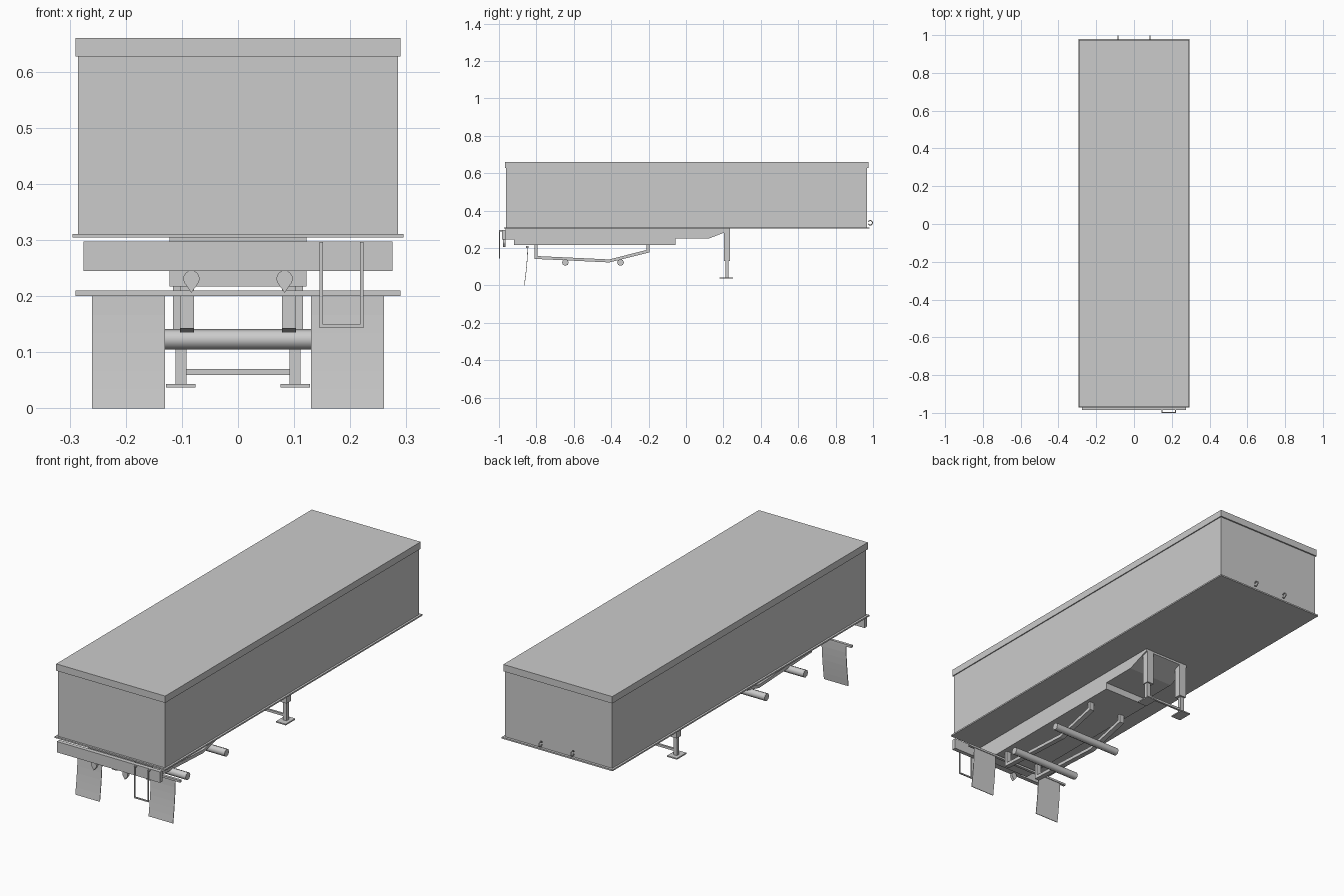
import bpy, bmesh, math
from mathutils import Vector

cube = bpy.data.objects.get("Cube")
if cube:
    bpy.data.objects.remove(cube, do_unlink=True)

grey = bpy.data.materials.new("plain grey")
grey.use_nodes = True
tone = (0.6, 0.6, 0.6, 1)
grey.diffuse_color = tone
grey.node_tree.nodes["Principled BSDF"].inputs["Base Color"].default_value = tone


def finish(name, bm, smooth=False):
    bmesh.ops.recalc_face_normals(bm, faces=bm.faces)
    mesh = bpy.data.meshes.new(name)
    bm.to_mesh(mesh)
    bm.free()
    mesh.materials.append(grey)
    for p in mesh.polygons:
        p.use_smooth = smooth and len(p.vertices) == 4
    ob = bpy.data.objects.new(name, mesh)
    bpy.context.collection.objects.link(ob)
    return ob


def box(name, x, y, z):
    bm = bmesh.new()
    bmesh.ops.create_cube(bm, size=1)
    for v in bm.verts:
        v.co = Vector([(a + b) / 2 + c * (b - a) for (a, b), c in zip((x, y, z), v.co)])
    return finish(name, bm)


def prism(name, points, start, depth):
    """Extrude a closed outline of 3D points along the depth vector."""
    bm = bmesh.new()
    base = bm.faces.new([bm.verts.new(Vector(p) + Vector(start)) for p in points])
    ext = bmesh.ops.extrude_face_region(bm, geom=[base])["geom"]
    moved = [v for v in ext if isinstance(v, bmesh.types.BMVert)]
    bmesh.ops.translate(bm, verts=moved, vec=depth)
    return finish(name, bm)


def side_prism(name, outline, x0, x1):
    return prism(name, [(0, y, z) for y, z in outline], (x0, 0, 0), (x1 - x0, 0, 0))


def span(s, a, b):
    return tuple(sorted((s * a, s * b)))


# Cargo body, cover and floor
box("cargo_body", (-.285, .285), (-.962, .968), (.31, .628))
box("top_cover", (-.29, .29), (-.968, .975), (.627, .66))
box("floor_rim", (-.295, .295), (-.972, .98), (.304, .311))

# Stepped chassis
side_prism("chassis", [(-.965, .305), (-.965, .245), (-.92, .245), (-.92, .217),
                       (-.055, .217), (-.055, .25), (.12, .25), (.235, .294),
                       (.235, .305)], -.122, .122)

# Rear bumper and mudflap bar
box("rear_bumper", (-.275, .275), (-.985, -.965), (.245, .297))
box("mudflap_bar", (-.29, .29), (-.855, -.842), (.2, .21))

# Axles
for name, y in (("rear_axle", -.645), ("front_axle", -.35)):
    bm = bmesh.new()
    bmesh.ops.create_cone(bm, cap_ends=True, segments=8, radius1=.018, radius2=.018, depth=.37)
    for v in bm.verts:
        v.co = Vector((v.co.z, v.co.x + y, v.co.y + .123))
    finish(name, bm, True)

for s, side in ((1, "left"), (-1, "right")):
    # Suspension beam with its hangers
    side_prism("suspension_beam_" + side,
               [(-.81, .22), (-.81, .142), (-.41, .123), (-.195, .177), (-.195, .22),
                (-.21, .22), (-.21, .19), (-.41, .139), (-.795, .157), (-.795, .22)],
               *span(s, .078, .103))

    # Landing leg
    box("leg_sleeve_" + side, span(s, .079, .116), (.203, .236), (.13, .306))
    box("leg_" + side, span(s, .092, .111), (.21, .228), (.04, .14))
    box("leg_foot_" + side, span(s, .076, .128), (.18, .252), (.037, .043))

    # Curved mudflap
    curve = [(-.845 - .018 * (i / 6) ** 1.6, .2 * (1 - i / 6)) for i in range(7)]
    side_prism("mudflap_" + side, curve + [(y - .003, z) for y, z in reversed(curve)],
               *span(s, .13, .26))

    # Teardrop lug under the bumper
    drop = [(0, 0, -.02)]
    for i in range(11):
        a = math.radians(-30 + 24 * i)
        drop.append((.0145 * math.cos(a), 0, .0145 * math.sin(a) + .005))
    prism("teardrop_lug_" + side, drop, (s * .083, -.978, .226), (0, .014, 0))

    # Hose ring on the nose
    bm = bmesh.new()
    bm.free()
    curve = bpy.data.curves.new("nose_ring_" + side, "CURVE")
    curve.dimensions = "3D"
    curve.bevel_depth = .003
    curve.bevel_resolution = 1
    line = curve.splines.new("POLY")
    line.points.add(11)
    for i, p in enumerate(line.points):
        a = math.radians(-150 + 300 * i / 11)
        p.co = (s * .085, .985 + .012 * math.cos(a), .335 + .012 * math.sin(a), 1)
    curve.materials.append(grey)
    bpy.context.collection.objects.link(bpy.data.objects.new(curve.name, curve))

    # Ladder rail and its top hook
    x = span(s, .0345, .0375)
    x = (x[0] + .1845 - .0015, x[1] + .1845 + .0015)
    box("ladder_rail_" + side, x, (-1, -.994), (.143, .296))
    box("ladder_hook_" + side, x, (-.996, -.965), (.288, .296))

box("ladder_step", (.147, .222), (-1, -.994), (.143, .149))
box("leg_crossbar", (-.095, .095), (.214, .224), (.059, .07))
